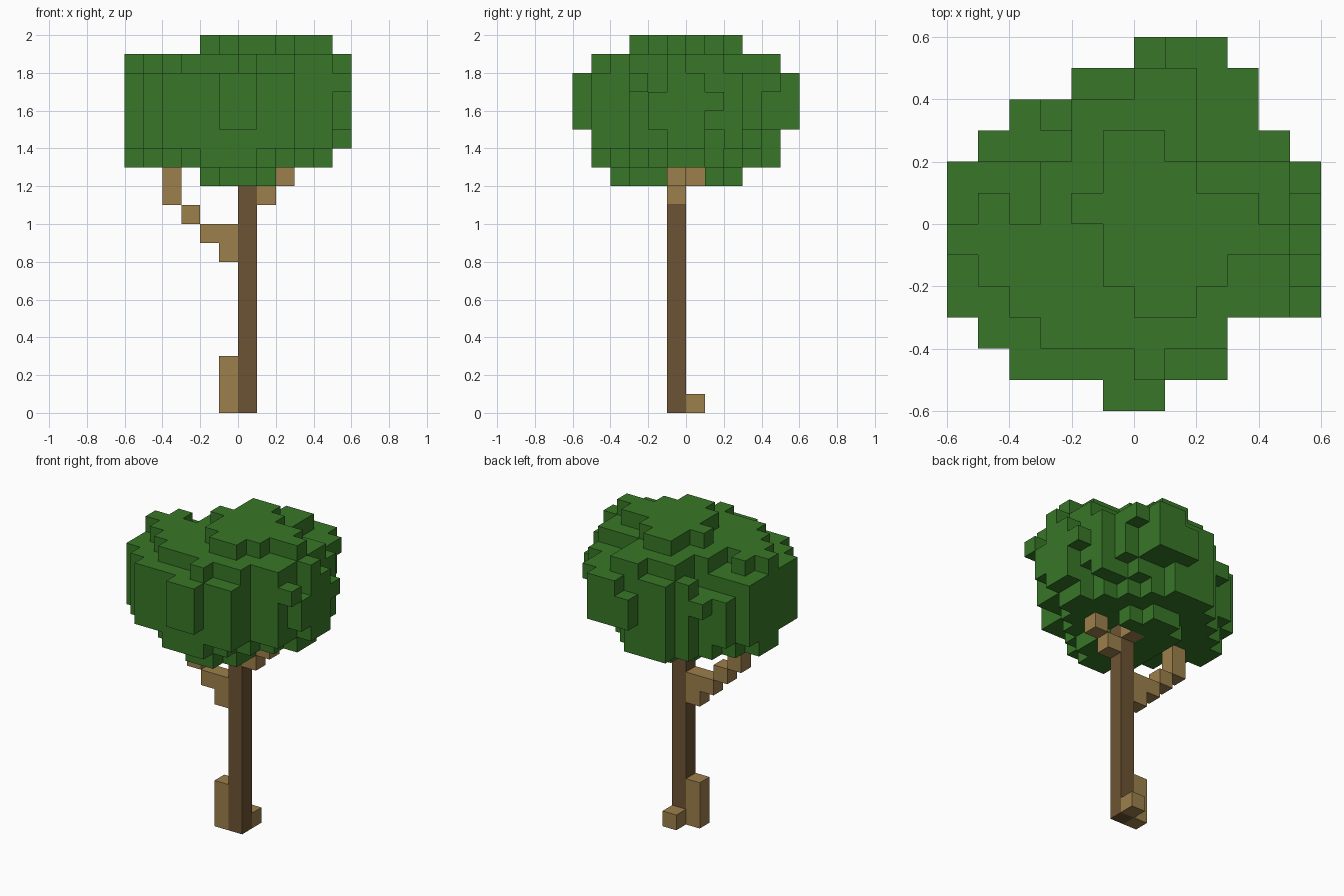
import bpy
import bmesh
import random
from mathutils import Vector

random.seed(7)
UNIT = 0.1

cube = bpy.data.objects.get("Cube")
if cube:
    bpy.data.objects.remove(cube)


def material(name, color):
    mat = bpy.data.materials.new(name)
    mat.use_nodes = True
    rgba = (*color, 1.0)
    mat.diffuse_color = rgba
    mat.node_tree.nodes["Principled BSDF"].inputs["Base Color"].default_value = rgba
    return mat


def block_object(name, cells, mat):
    """Turn a set of grid cells into one outer shell with merged flat faces."""
    bm = bmesh.new()
    for cell in sorted(cells):
        centre = Vector(cell) + Vector((0.5, 0.5, 0.5))
        for axis in range(3):
            for sign in (-1, 1):
                normal = Vector((0, 0, 0))
                normal[axis] = sign
                neighbour = tuple(int(c + n) for c, n in zip(cell, normal))
                if neighbour in cells:
                    continue
                u = Vector((0, 0, 0))
                u[(axis + 1) % 3] = 0.5
                v = normal.cross(u)
                mid = centre + normal * 0.5
                corners = (mid - u - v, mid + u - v, mid + u + v, mid - u + v)
                bm.faces.new([bm.verts.new(p * UNIT) for p in corners])
    bmesh.ops.remove_doubles(bm, verts=bm.verts, dist=UNIT / 100)
    bmesh.ops.dissolve_limit(bm, angle_limit=0.01, verts=bm.verts, edges=bm.edges)
    mesh = bpy.data.meshes.new(name)
    bm.to_mesh(mesh)
    bm.free()
    mesh.materials.append(mat)
    obj = bpy.data.objects.new(name, mesh)
    bpy.context.scene.collection.objects.link(obj)
    return obj


def rows(first_y, spans):
    """Footprint from front to back, each row given as first and last x."""
    return {(x, first_y + i) for i, (a, b) in enumerate(spans) for x in range(a, b + 1)}


def rounded(cx, cy, rx, ry, power):
    """Footprint between a diamond (power 1) and an ellipse (power 2)."""
    cells = ((x, y) for x in range(-6, 6) for y in range(-6, 6))
    return {(x, y) for x, y in cells
            if (abs(x + 0.5 - cx) / rx) ** power + (abs(y + 0.5 - cy) / ry) ** power <= 1}


dark_bark = material("dark bark", (0.150, 0.088, 0.033))
light_bark = material("light bark", (0.335, 0.214, 0.072))
leaf_green = material("leaf green", (0.040, 0.186, 0.021))

# Trunk, roots and branches
trunk = {(0, -1, z) for z in range(13)}
bark_parts = {
    "side_root": {(-1, -1, z) for z in range(3)},
    "back_root": {(0, 0, 0)},
    "long_branch": {(-1, -1, 8), (-1, -1, 9), (-2, -1, 9), (-3, -1, 10),
                    (-4, -1, 11), (-4, -1, 12)},
    "short_branch": {(1, -1, 11), (2, -1, 12)},
    "back_branch": {(0, 0, 12)},
}
block_object("trunk", trunk, dark_bark)
wood = set(trunk)
for part, cells in bark_parts.items():
    block_object(part, cells, light_bark)
    wood |= cells

# Crown footprints
outline = rows(-6, [(-1, 0), (-4, 2), (-5, 2), (-6, 5), (-6, 5), (-6, 5),
                    (-6, 5), (-6, 5), (-5, 4), (-4, 3), (-2, 3), (0, 2)])
upper = rows(-5, [(0, 0), (-3, 2), (-4, 4), (-5, 4), (-6, 5),
                  (-5, 4), (-3, 4), (-2, 1), (-2, 1), (0, 1)]) - {(-4, 0)}
cap = rows(-3, [(0, 1), (-1, 2), (-1, 4), (-2, 3), (-1, 1), (-1, 0)])
lower = rounded(0, 0, 6.1, 5.1, 1.5) & outline
base = rounded(-0.5, 0, 5.4, 5.0, 1.3) & outline
tip = rounded(0, -0.5, 2.2, 3.7, 2) - {(1, 0), (1, -1)}

crown = set()
for z, footprint in ((12, tip), (13, base), (18, upper), (19, cap)):
    crown |= {(x, y, z) for x, y in footprint}

# Leaf columns of the middle layers, with an uneven rim
full = (15, 16, 17)
ragged = ((17,), (16,), (16, 17), (15, 16), full)
for x, y in sorted(outline):
    around = {(x + 1, y), (x - 1, y), (x, y + 1), (x, y - 1)}
    rim = not around <= outline
    if x == -6:
        layers = (14, *full)
    elif (x, y) in base:
        layers = (14, *full)
    elif y == -6 or (x, y) == (1, 5):
        layers = full
    elif (x, y) in lower:
        # Shoulder cells hang lower at the front than at the back
        layers = (14, *full) if y < 0 or random.random() < 0.5 else full
    elif rim and y > -4:
        layers = random.choice(ragged)
    else:
        layers = (14, *full) if rim else full
    notch = y == 2 and x < -2
    crown |= {(x, y, z) for z in layers if not (notch and z == 17 and len(layers) > 1)}

block_object("leaf_crown", crown - wood, leaf_green)
